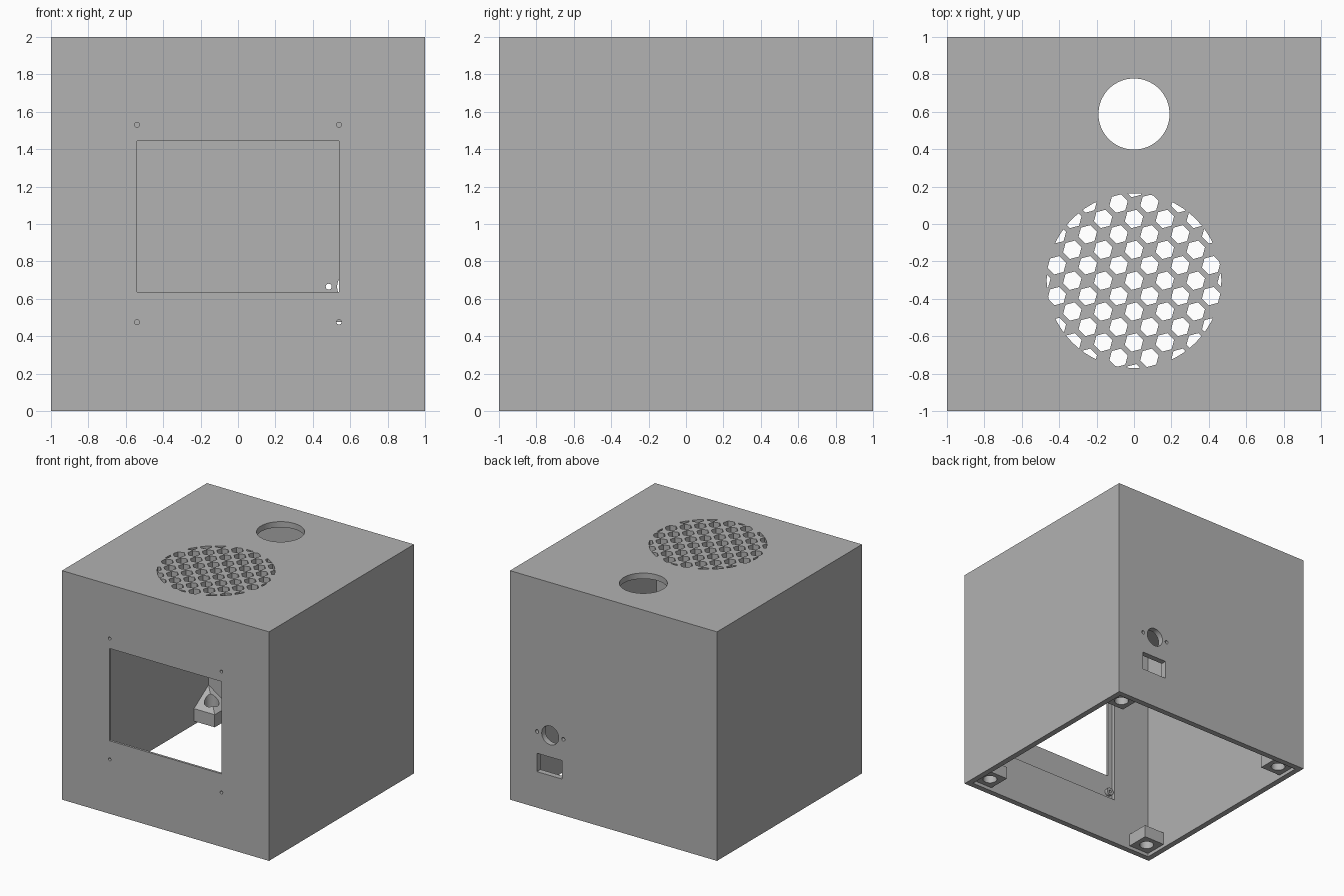
import bpy, bmesh, math
from mathutils import Matrix, Vector

old = bpy.data.objects.get("Cube")
if old:
    bpy.data.objects.remove(old, do_unlink=True)

GREY = (0.445, 0.445, 0.445, 1)
grey = bpy.data.materials.new("plain_grey")
grey.use_nodes = True
grey.diffuse_color = GREY
grey.node_tree.nodes["Principled BSDF"].inputs["Base Color"].default_value = GREY

INNER = 0.95       # inner face of the walls
POST = 0.75        # inner edge of the corner posts


def finish(bm, name):
    bmesh.ops.recalc_face_normals(bm, faces=bm.faces)
    mesh = bpy.data.meshes.new(name)
    bm.to_mesh(mesh)
    bm.free()
    mesh.materials.append(grey)
    obj = bpy.data.objects.new(name, mesh)
    bpy.context.collection.objects.link(obj)
    return obj


def box(name, lo, hi):
    lo, hi = Vector(lo), Vector(hi)
    bm = bmesh.new()
    size = Matrix.Diagonal((*(hi - lo), 1))
    bmesh.ops.create_cube(bm, size=1, matrix=Matrix.Translation((lo + hi) / 2) @ size)
    return finish(bm, name)


def prisms(name, centres, radius, depth, sides=48, axis="Z", turn=0):
    """Equal round or many-sided bars, joined in one object."""
    tilt = Matrix.Rotation(math.pi / 2, 4, "X") if axis == "Y" else Matrix()
    bm = bmesh.new()
    for c in centres:
        place = Matrix.Translation(c) @ tilt @ Matrix.Rotation(turn, 4, "Z")
        bmesh.ops.create_cone(bm, cap_ends=True, segments=sides, radius1=radius,
                              radius2=radius, depth=depth, matrix=place)
    return finish(bm, name)


def carve(obj, cutter, operation="DIFFERENCE"):
    mod = obj.modifiers.new("carve", "BOOLEAN")
    mod.operation = operation
    mod.solver = "EXACT"
    mod.object = cutter
    bpy.context.view_layer.objects.active = obj
    bpy.ops.object.modifier_apply(modifier=mod.name)
    bpy.data.objects.remove(cutter, do_unlink=True)


def smooth(obj):
    bpy.ops.object.select_all(action="DESELECT")
    obj.select_set(True)
    bpy.context.view_layer.objects.active = obj
    bpy.ops.object.shade_smooth_by_angle(angle=math.radians(25))


# Hollow case, open underneath, with a thinned front around the window
case = box("case", (-1, -1, 0), (1, 1, 2))
carve(case, box("cavity", (-INNER, -INNER, -0.1), (INNER, INNER, INNER + 1)))
carve(case, box("front_pocket", (-0.585, -0.98, 0.41), (0.585, -0.9, 1.59)))
carve(case, box("window", (-0.54, -1.1, 0.637), (0.54, -0.9, 1.443)))

# Front screw holes
screws = [(x, -1, z) for x in (-0.54, 0.54) for z in (0.475, 1.53)]
carve(case, prisms("front_screw_holes", screws, 0.013, 0.2, 16, "Y"))

# Rear socket, its two screws and the switch slot
carve(case, prisms("socket_hole", [(0.612, 1, 0.665)], 0.082, 0.3, axis="Y"))
carve(case, prisms("socket_screws", [(x, 1, 0.665) for x in (0.485, 0.739)],
                   0.016, 0.3, 16, "Y"))
carve(case, box("switch_slot", (0.497, 0.9, 0.314), (0.74, 1.1, 0.475)))

# Round opening in the top
carve(case, prisms("top_opening", [(0, 0.588, 2)], 0.19, 0.3, 64))

# Vent grille: staggered six-sided holes trimmed to a circle
STEP = 0.0825
cells = [(i * STEP, -0.303 + j * STEP, 2) for i in range(-6, 7) for j in range(-6, 7)
         if (i + j) % 2 == 0 and math.hypot(i, j) * STEP < 0.52]
grille = prisms("grille", cells, 0.051, 0.3, 6, turn=math.radians(45))
carve(grille, prisms("grille_rim", [(0, -0.303, 2)], 0.467, 0.2, 64), "INTERSECT")
carve(case, grille)
smooth(case)

# Bosses behind the front screw holes
for n, (x, y, z) in enumerate(screws):
    boss = prisms(f"screw_boss_{n + 1}", [(x, -0.965, z)], 0.033, 0.03, 24, "Y")
    carve(boss, prisms("bore", [(x, -1, z)], 0.013, 0.2, 16, "Y"))
    smooth(boss)


# Corner posts with a hipped top rising into the corner
def corner_post(name, sx, sy):
    plan = [(POST, POST, 0.14), (INNER, POST, 0.14), (INNER, INNER, 0.27), (POST, INNER, 0.14)]
    bm = bmesh.new()
    low = [bm.verts.new((sx * x, sy * y, 0.03)) for x, y, _ in plan]
    top = [bm.verts.new((sx * x, sy * y, z)) for x, y, z in plan]
    bm.faces.new(low)
    for i in range(4):
        j = (i + 1) % 4
        bm.faces.new((low[i], low[j], top[j], top[i]))
    bm.faces.new((top[0], top[1], top[2]))
    bm.faces.new((top[0], top[2], top[3]))
    post = finish(bm, name)
    mid = (POST + INNER) / 2
    carve(post, prisms("post_bore", [(sx * mid, sy * mid, 0.1)], 0.058, 0.6, 32))
    smooth(post)


for side, sx in (("left", 1), ("right", -1)):
    for end, sy in (("front", -1), ("back", 1)):
        corner_post(f"{end}_{side}_post", sx, sy)
